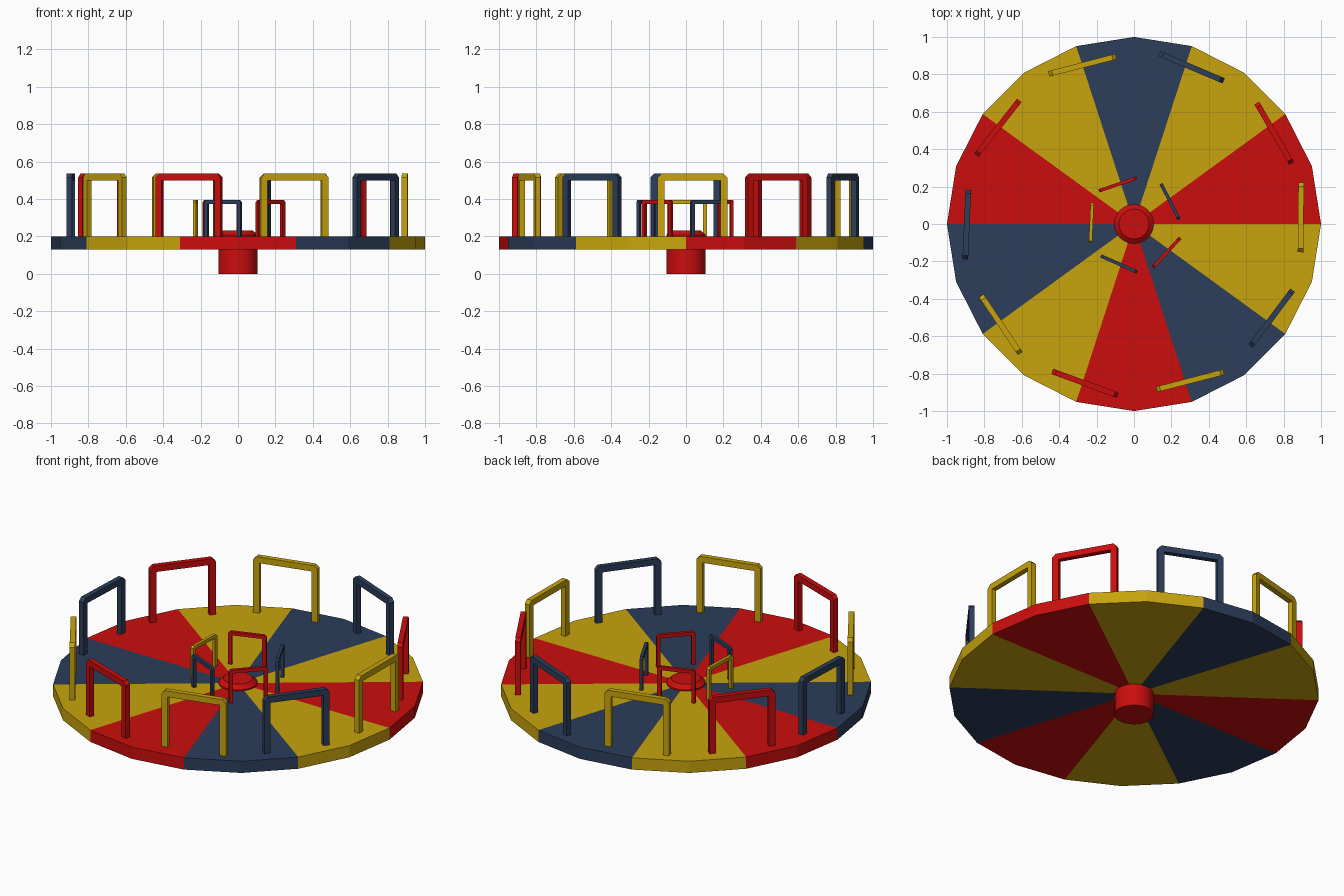
import bpy, bmesh
from math import cos, sin, pi, radians
from mathutils import Matrix

if "Cube" in bpy.data.objects:
    bpy.data.objects.remove(bpy.data.objects["Cube"])


def material(name, rgb):
    m = bpy.data.materials.new(name)
    m.diffuse_color = (*rgb, 1)
    m.use_nodes = True
    m.node_tree.nodes["Principled BSDF"].inputs["Base Color"].default_value = m.diffuse_color
    return m


MATS = {"R": material("red", (0.6, 0.004, 0.004)),
        "Y": material("yellow", (0.58, 0.37, 0.004)),
        "B": material("blue", (0.025, 0.048, 0.105))}


def finish(name, bm, mats):
    bmesh.ops.recalc_face_normals(bm, faces=bm.faces)
    me = bpy.data.meshes.new(name)
    bm.to_mesh(me)
    bm.free()
    for m in mats:
        me.materials.append(m)
    ob = bpy.data.objects.new(name, me)
    bpy.context.collection.objects.link(ob)
    return ob


# platform: 20-sided disc, ten coloured wedges of two segments each
SECTORS = "RYBYRBYRBY"
KEYS = "RYB"
Z0, Z1, N = 0.13, 0.20, 20
bm = bmesh.new()
rings = [[bm.verts.new((cos(2 * pi * i / N), sin(2 * pi * i / N), z)) for i in range(N)]
         for z in (Z0, Z1)]
mids = [bm.verts.new((0, 0, z)) for z in (Z0, Z1)]
low, top = rings
for i in range(N):
    j = (i + 1) % N
    for loop in ((mids[0], low[j], low[i]), (mids[1], top[i], top[j]),
                 (low[i], low[j], top[j], top[i])):
        bm.faces.new(loop).material_index = KEYS.index(SECTORS[i // 2])
finish("platform", bm, [MATS[k] for k in KEYS])

# hub: post with a tapered cap above the platform
bm = bmesh.new()
SIDES = 24
prof = [(0.105, 0), (0.105, 0.208), (0.08, 0.23)]
rings = [[bm.verts.new((r * cos(2 * pi * i / SIDES), r * sin(2 * pi * i / SIDES), z))
          for i in range(SIDES)] for r, z in prof]
for a, b in zip(rings, rings[1:]):
    for i in range(SIDES):
        j = (i + 1) % SIDES
        bm.faces.new((a[i], a[j], b[j], b[i]))
bm.faces.new(rings[0][::-1])
bm.faces.new(rings[-1])
hub = finish("hub", bm, [MATS["R"]])
bpy.context.view_layer.objects.active = hub
hub.select_set(True)
bpy.ops.object.shade_smooth_by_angle(angle=radians(30))
hub.select_set(False)


def handle(name, color, x, y, turn, length, height, bar, depth):
    """Upside-down U outline with clipped top corners, extruded to a flat bar."""
    h, c = length / 2, bar * 0.55
    base, peak = Z1 - 0.005, Z1 + height
    half = [(h - bar, peak - bar), (h - bar, base), (h, base), (h, peak - c), (h - c, peak)]
    outline = half + [(-px, pz) for px, pz in reversed(half)]
    bm = bmesh.new()
    face = bm.faces.new([bm.verts.new((px, -depth / 2, pz)) for px, pz in outline])
    ext = bmesh.ops.extrude_face_region(bm, geom=[face])
    verts = [v for v in ext["geom"] if isinstance(v, bmesh.types.BMVert)]
    bmesh.ops.translate(bm, verts=verts, vec=(0, depth, 0))
    bm.transform(Matrix.Translation((x, y, 0)) @ Matrix.Rotation(radians(turn), 4, "Z"))
    finish(name, bm, [MATS[color]])


# outer handles: colour, centre x, centre y, direction in degrees
OUTER = [("Y", 0.892, 0.035, 89.5), ("R", 0.75, 0.485, -60), ("B", 0.308, 0.838, -23),
         ("Y", -0.276, 0.849, 14.5), ("R", -0.728, 0.514, 52), ("B", -0.894, -0.003, 87.5),
         ("Y", -0.712, -0.538, -56), ("R", -0.262, -0.852, -20), ("Y", 0.30, -0.838, 14.5),
         ("B", 0.736, -0.503, 53)]
for n, (c, x, y, t) in enumerate(OUTER, 1):
    handle(f"outer_handle_{n}", c, x, y, t, 0.372, 0.335, 0.036, 0.03)

# smaller inner handles around the hub
INNER = [("B", 0.193, 0.12, -63), ("R", -0.086, 0.212, 19), ("Y", -0.228, 0.005, 87.5),
         ("B", -0.08, -0.214, -24), ("R", 0.174, -0.153, 47)]
for n, (c, x, y, t) in enumerate(INNER, 1):
    handle(f"inner_handle_{n}", c, x, y, t, 0.213, 0.195, 0.021, 0.018)
